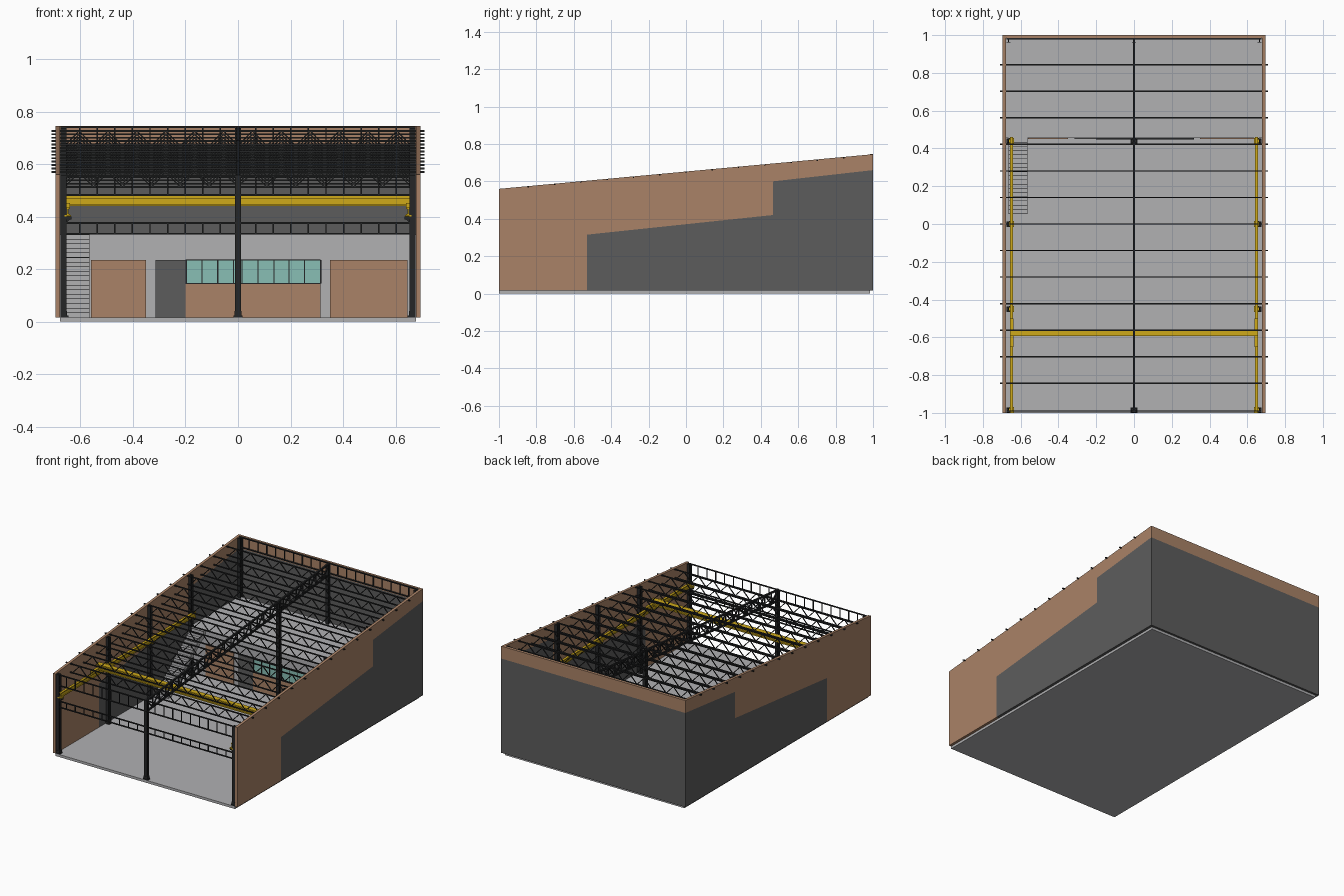
import bpy, bmesh
from mathutils import Vector, Matrix

if "Cube" in bpy.data.objects:
    bpy.data.objects.remove(bpy.data.objects["Cube"])


def material(name, rgb):
    m = bpy.data.materials.new(name)
    m.diffuse_color = (*rgb, 1)
    m.use_nodes = True
    m.node_tree.nodes["Principled BSDF"].inputs["Base Color"].default_value = m.diffuse_color
    return m


BROWN = material("brown_cladding", (0.40, 0.225, 0.135))
DARK = material("dark_grey_wall", (0.108, 0.108, 0.108))
CONCRETE = material("light_grey_concrete", (0.44, 0.44, 0.45))
STEEL = material("black_steel", (0.018, 0.019, 0.02))
YELLOW = material("crane_yellow", (0.62, 0.40, 0.01))
GLASS = material("teal_glass", (0.25, 0.52, 0.46))

FLOOR = 0.017


def roof(y):
    return 0.6525 + 0.0925 * y


class Part:
    """Collects boxes, bars and prisms into one named object."""

    def __init__(self, name, mat):
        self.name, self.mat, self.bm = name, mat, bmesh.new()

    def __enter__(self):
        return self

    def box(self, x0, x1, y0, y1, z0, z1):
        m = Matrix.Translation(((x0 + x1) / 2, (y0 + y1) / 2, (z0 + z1) / 2))
        bmesh.ops.create_cube(self.bm, size=1, matrix=m @ Matrix.Diagonal((x1 - x0, y1 - y0, z1 - z0, 1)))

    def bar(self, p, q, w):
        p, q = Vector(p), Vector(q)
        d = q - p
        m = Matrix.Translation((p + q) / 2) @ d.to_track_quat('Z', 'Y').to_matrix().to_4x4()
        bmesh.ops.create_cube(self.bm, size=1, matrix=m @ Matrix.Diagonal((w, w, d.length, 1)))

    def prism(self, pts, x0, x1):
        """Side profile (y, z) extruded along x."""
        f = self.bm.faces.new([self.bm.verts.new((x0, y, z)) for y, z in pts])
        r = bmesh.ops.extrude_face_region(self.bm, geom=[f])
        bmesh.ops.translate(self.bm, vec=(x1 - x0, 0, 0),
                            verts=[v for v in r["geom"] if isinstance(v, bmesh.types.BMVert)])

    def __exit__(self, *exc):
        bmesh.ops.recalc_face_normals(self.bm, faces=self.bm.faces)
        me = bpy.data.meshes.new(self.name)
        self.bm.to_mesh(me)
        self.bm.free()
        me.materials.append(self.mat)
        bpy.context.collection.objects.link(bpy.data.objects.new(self.name, me))


# Floor slab
with Part("floor_slab", CONCRETE) as p:
    p.box(-0.677, 0.677, -1, 0.985, 0, FLOOR)

# Side walls: stepped dark lower part, brown upper part
step = [(-0.53, FLOOR), (-0.53, 0.315), (0.465, 0.42), (0.465, 0.60), (1, 0.66)]
for side, s in (("left", -1), ("right", 1)):
    with Part(side + "_wall_lower", DARK) as p:
        p.prism(step + [(1, FLOOR)], s * 0.677, s * 0.695)
    with Part(side + "_wall_upper", BROWN) as p:
        p.prism([(-1, FLOOR)] + step + [(1, roof(1)), (-1, roof(-1))], s * 0.677, s * 0.695)

# Back wall
with Part("back_wall_lower", DARK) as p:
    p.box(-0.677, 0.677, 0.985, 1, FLOOR, 0.66)
with Part("back_wall_upper", BROWN) as p:
    p.box(-0.677, 0.677, 0.985, 1, 0.66, roof(1))

# Office block with mezzanine deck
with Part("mezzanine_deck", CONCRETE) as p:
    p.box(-0.677, 0.677, 0.455, 0.985, 0.315, 0.332)
with Part("office_front_wall", CONCRETE) as p:
    p.box(-0.677, 0.677, 0.455, 0.47, FLOOR, 0.315)
with Part("office_brown_panels", BROWN) as p:
    p.box(-0.56, -0.35, 0.449, 0.456, FLOOR, 0.235)
    p.box(-0.20, 0.315, 0.449, 0.456, FLOOR, 0.145)
    p.box(0.35, 0.645, 0.449, 0.456, FLOOR, 0.235)
with Part("office_door", DARK) as p:
    p.box(-0.315, -0.20, 0.449, 0.456, FLOOR, 0.235)
with Part("office_windows", GLASS) as p:
    p.box(-0.20, 0.315, 0.450, 0.456, 0.145, 0.235)
with Part("window_frames", STEEL) as p:
    for x in (-0.197, -0.137, -0.077, -0.017, 0.015, 0.076, 0.137, 0.194, 0.254, 0.315):
        p.box(x - 0.002, x + 0.002, 0.447, 0.456, 0.145, 0.235)
    for z in (0.145, 0.235):
        p.box(-0.20, 0.315, 0.447, 0.456, z - 0.002, z + 0.002)

# Stair up to the mezzanine
N = 18
run, rise = 0.40 / N, (0.332 - FLOOR) / N
with Part("staircase", CONCRETE) as p:
    saw = []
    for i in range(N):
        saw += [(0.055 + i * run, FLOOR + i * rise), (0.055 + i * run, FLOOR + (i + 1) * rise)]
    p.prism(saw + [(0.455, 0.332), (0.455, 0.30), (0.085, FLOOR)], -0.665, -0.565)
with Part("stair_nosings", STEEL) as p:
    for i in range(N):
        y, z = 0.055 + i * run, FLOOR + (i + 1) * rise
        p.box(-0.665, -0.565, y - 0.001, y + 0.001, z - 0.001, z + 0.001)

# Columns with base plates and tapered gussets
spots = [(s * 0.664, y) for s in (-1, 1) for y in (-0.985, -0.45, 0, 0.44, 0.972)]
spots += [(0, y) for y in (-0.985, 0.44, 0.972)]
with Part("columns", STEEL) as p:
    for x, y in spots:
        top = roof(y) - 0.005
        for dy in (-0.01, 0.01):    # flanges and web
            p.box(x - 0.011, x + 0.011, y + dy - 0.002, y + dy + 0.002, FLOOR, top)
        p.box(x - 0.003, x + 0.003, y - 0.01, y + 0.01, FLOOR, top)
with Part("column_bases", STEEL) as p:
    for x, y in spots:
        a, b = max(x - 0.018, -0.676), min(x + 0.018, 0.676)
        p.box(a, b, y - 0.015, y + 0.013, FLOOR, FLOOR + 0.006)
        p.box(max(x - 0.014, -0.676), min(x + 0.014, 0.676), y - 0.013, y + 0.013, FLOOR, FLOOR + 0.024)

# Main roof truss along the middle, following the slope
with Part("main_truss", STEEL) as p:
    depth, n = 0.08, 28
    for dz in (0.006, depth):
        p.bar((0, -0.997, roof(-1) - dz), (0, 0.985, roof(0.985) - dz), 0.011)
    ys = [-0.99 + i * 1.97 / n for i in range(n + 1)]
    for i, (a, b) in enumerate(zip(ys, ys[1:])):
        lo, hi = (depth, 0.006) if i % 2 else (0.006, depth)
        p.bar((0, a, roof(a) - lo), (0, b, roof(b) - hi), 0.007)
        p.bar((0, a, roof(a) - 0.006), (0, a, roof(a) - depth), 0.006)

# Cross joists with zigzag webs, their top chords poking through the walls
with Part("roof_joists", STEEL) as p:
    for k in range(-6, 7):
        y = k * 0.1405
        top, low = roof(y) - 0.004, roof(y) - 0.062
        p.bar((-0.71, y, top), (0.71, y, top), 0.007)
        p.bar((-0.675, y, low), (0.675, y, low), 0.007)
        for i in range(-12, 12):
            a, b = (low, top) if i % 2 == 0 else (top, low)
            x = i * 0.055
            p.bar((x, y, a), (x + 0.055, y, b), 0.005)


def ladder(name, y, top, low, n):
    """Two horizontal rails with upright posts."""
    with Part(name, STEEL) as p:
        for z in (top, low):
            p.bar((-0.675, y, z), (0.675, y, z), 0.007)
        for i in range(n + 1):
            x = -0.67 + 1.34 * i / n
            p.bar((x, y, low), (x, y, top), 0.005)


ladder("front_upper_girt", -0.99, 0.555, 0.482, 20)
ladder("front_lower_girt", -0.99, 0.376, 0.335, 20)
ladder("back_upper_girt", 0.98, 0.74, 0.672, 20)

# Crane: runway beams, brackets, end trucks and bridge
with Part("crane_runway_beams", YELLOW) as p:
    for s in (-0.648, 0.648):
        for z0, z1, w in ((0.405, 0.410, 0.008), (0.410, 0.430, 0.003), (0.430, 0.436, 0.008)):
            p.box(s - w, s + w, -0.99, 0.46, z0, z1)
        for y in (-0.985, -0.45, 0, 0.44):
            p.box(s - 0.013, s + 0.013, y - 0.015, y + 0.015, 0.400, 0.407)
with Part("crane_brackets", STEEL) as p:
    for s in (-1, 1):
        for y in (-0.985, -0.45, 0, 0.44):
            p.box(s * 0.65 - 0.016, s * 0.65 + 0.016, y - 0.008, y + 0.008, 0.390, 0.400)
            p.bar((s * 0.664, y, 0.37), (s * 0.642, y, 0.393), 0.008)
with Part("crane_end_trucks", YELLOW) as p:
    for s in (-0.648, 0.648):
        p.box(s - 0.009, s + 0.009, -0.65, -0.50, 0.436, 0.452)
with Part("crane_bridge", YELLOW) as p:
    for z0, z1, w in ((0.440, 0.448, 0.017), (0.448, 0.470, 0.008), (0.470, 0.478, 0.017)):
        p.box(-0.657, 0.657, -0.575 - w, -0.575 + w, z0, z1)
